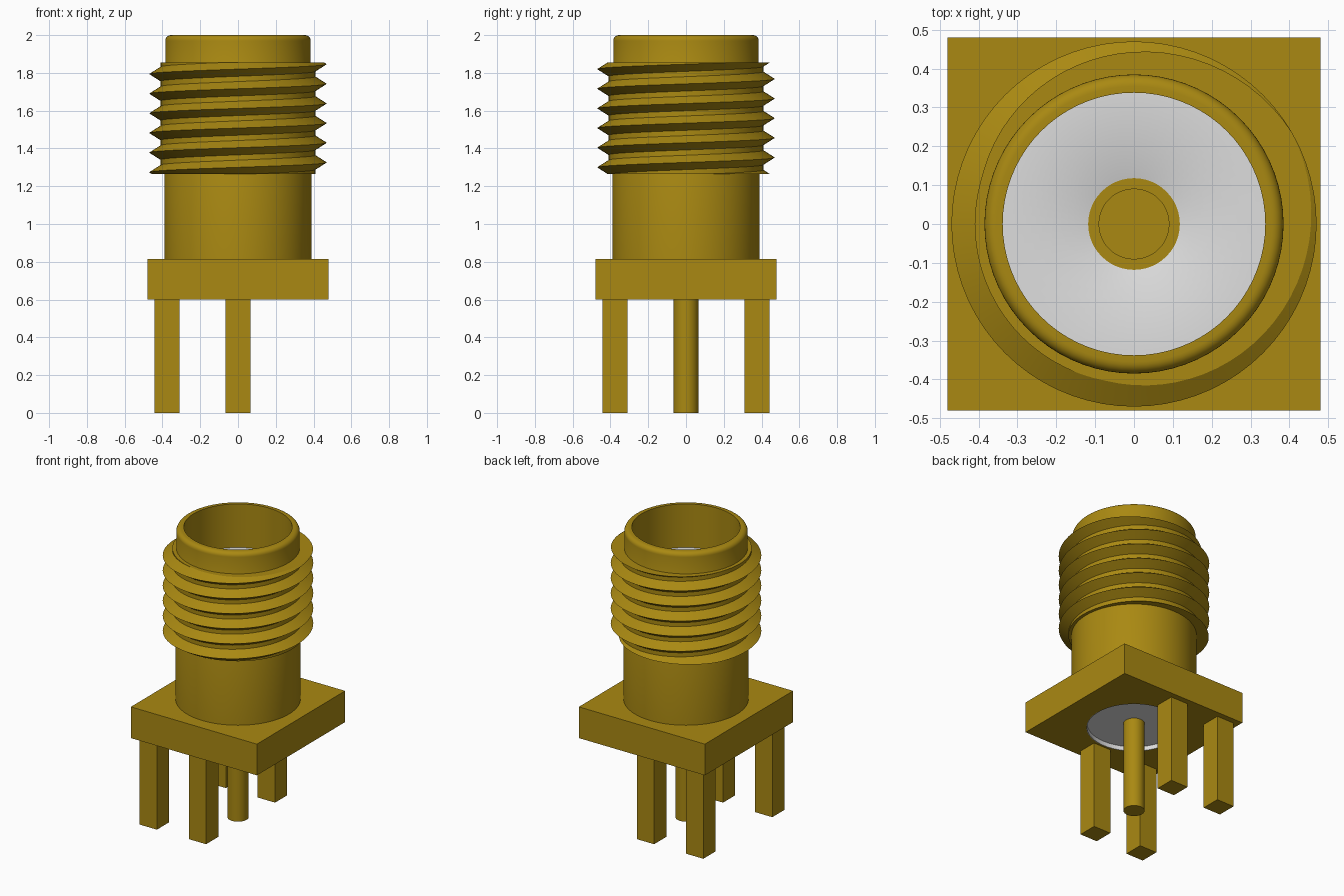
import bpy, bmesh, math

if "Cube" in bpy.data.objects:
    bpy.data.objects.remove(bpy.data.objects["Cube"])

SEG = 72


def material(name, rgb):
    m = bpy.data.materials.new(name)
    m.diffuse_color = (*rgb, 1)
    m.use_nodes = True
    m.node_tree.nodes["Principled BSDF"].inputs["Base Color"].default_value = m.diffuse_color
    return m


GOLD = material("gold", (0.40, 0.25, 0.006))
WHITE = material("insulator white", (0.73, 0.73, 0.73))


def finish(name, bm, mat, smooth=True):
    bmesh.ops.remove_doubles(bm, verts=bm.verts, dist=1e-5)
    bmesh.ops.recalc_face_normals(bm, faces=bm.faces)
    me = bpy.data.meshes.new(name)
    bm.to_mesh(me)
    bm.free()
    me.materials.append(mat)
    ob = bpy.data.objects.new(name, me)
    bpy.context.collection.objects.link(ob)
    bpy.ops.object.select_all(action="DESELECT")
    ob.select_set(True)
    bpy.context.view_layer.objects.active = ob
    if smooth:
        bpy.ops.object.shade_smooth_by_angle(angle=math.radians(30))
    return ob


def lathe(name, profile, mat, seg=SEG):
    """Revolve a closed (radius, height) outline around z."""
    bm = bmesh.new()
    rings = [[bm.verts.new((r * math.cos(a), r * math.sin(a), z))
              for a in (2 * math.pi * i / seg for i in range(seg))]
             if r > 0 else [bm.verts.new((0, 0, z))] * seg for r, z in profile]
    for k in range(len(rings)):
        a, b = rings[k], rings[(k + 1) % len(rings)]
        for i in range(seg):
            j = (i + 1) % seg
            quad = list(dict.fromkeys((a[i], a[j], b[j], b[i])))
            if len(quad) > 2:
                bm.faces.new(quad)
    return finish(name, bm, mat)


def box(name, x, y, z0, z1, half, mat):
    bm = bmesh.new()
    bmesh.ops.create_cube(bm, size=1)
    for v in bm.verts:
        v.co = (x + v.co.x * 2 * half, y + v.co.y * 2 * half,
                z0 + (v.co.z + 0.5) * (z1 - z0))
    return finish(name, bm, mat, False)


# Square flange with a round recess underneath
flange = box("flange", 0, 0, 0.6, 0.815, 0.48, GOLD)
cutter = lathe("recess_cutter", [(0, 0.5), (0.297, 0.5), (0.297, 0.64), (0, 0.64)], GOLD)
cutter.hide_render = True
mod = flange.modifiers.new("recess", "BOOLEAN")
mod.operation, mod.solver, mod.object = "DIFFERENCE", "EXACT", cutter
bpy.ops.object.select_all(action="DESELECT")
flange.select_set(True)
bpy.context.view_layer.objects.active = flange
bpy.ops.object.modifier_apply(modifier="recess")
bpy.data.objects.remove(cutter)

# Hollow barrel with a rounded mouth
lip = [(0.355 + 0.03 * math.sin(t), 1.97 + 0.03 * math.cos(t))
       for t in (math.pi / 2 * i / 6 for i in range(7))]
lathe("barrel", [(0.338, 0.815), (0.338, 2.0)] + lip +
      [(0.385, 1.8), (0.39, 1.79), (0.39, 0.815)], GOLD)

# Insulator in the bore, and the insulator cup under the flange
lathe("bore_insulator", [(0.1, 1.3), (0.338, 1.3), (0.338, 1.70), (0.118, 1.70), (0.1, 1.69)], WHITE)
lathe("base_insulator", [(0, 0.63), (0.293, 0.63), (0.293, 0.6), (0.297, 0.6),
                         (0.297, 0.64), (0, 0.64)], WHITE)

# Centre socket and solder pin
lathe("centre_socket", [(0, 1.25), (0.118, 1.25), (0.118, 1.702), (0.09, 1.702),
                        (0.09, 1.35), (0, 1.35)], GOLD, 48)
lathe("centre_pin", [(0, 0), (0.066, 0), (0.066, 0.635), (0, 0.635)], GOLD, 32)

# Four square mounting legs
for n, (x, y) in enumerate([(-0.375, -0.375), (-0.375, 0.375), (0, -0.375), (0, 0.375)]):
    box(f"mounting_leg_{n + 1}", x, y, 0, 0.6, 0.066, GOLD)

# Screw thread: V ridges following a helix, cut flat at both ends
PITCH, START, ROOT, DEPTH, HALF = 0.104, 1.742, 0.41, 0.06, 0.038
LOW, HIGH = 1.265, 1.855
bm = bmesh.new()
columns = []
for i in range(SEG):
    a = 2 * math.pi * i / SEG
    crest = START + PITCH * i / SEG
    col = []
    for k in range(-6, 4):
        for off in (-HALF, 0, HALF):
            z = min(max(crest + k * PITCH + off, LOW), HIGH)
            d = (z - crest) / PITCH
            d = abs(d - round(d)) * PITCH
            r = ROOT + DEPTH * max(0, 1 - d / HALF)
            col.append(bm.verts.new((r * math.cos(a), r * math.sin(a), z)))
    # inner ends close the thread against the barrel
    ends = [bm.verts.new((0.38 * math.cos(a), 0.38 * math.sin(a), z)) for z in (LOW, HIGH)]
    columns.append((col, ends))
for i in range(SEG):
    (a, ea), (b, eb) = columns[i], columns[(i + 1) % SEG]
    shift = 3 if i == SEG - 1 else 0
    c = [b[min(j + shift, len(b) - 1)] for j in range(len(a))]
    for j in range(len(a) - 1):
        quad = list(dict.fromkeys((a[j], c[j], c[j + 1], a[j + 1])))
        if len({v.co.copy().freeze() for v in quad}) > 2:
            bm.faces.new(quad)
    bm.faces.new((ea[0], eb[0], c[0], a[0]))
    bm.faces.new((a[-1], c[-1], eb[1], ea[1]))
    bm.faces.new((ea[1], eb[1], eb[0], ea[0]))
finish("screw_thread", bm, GOLD)
